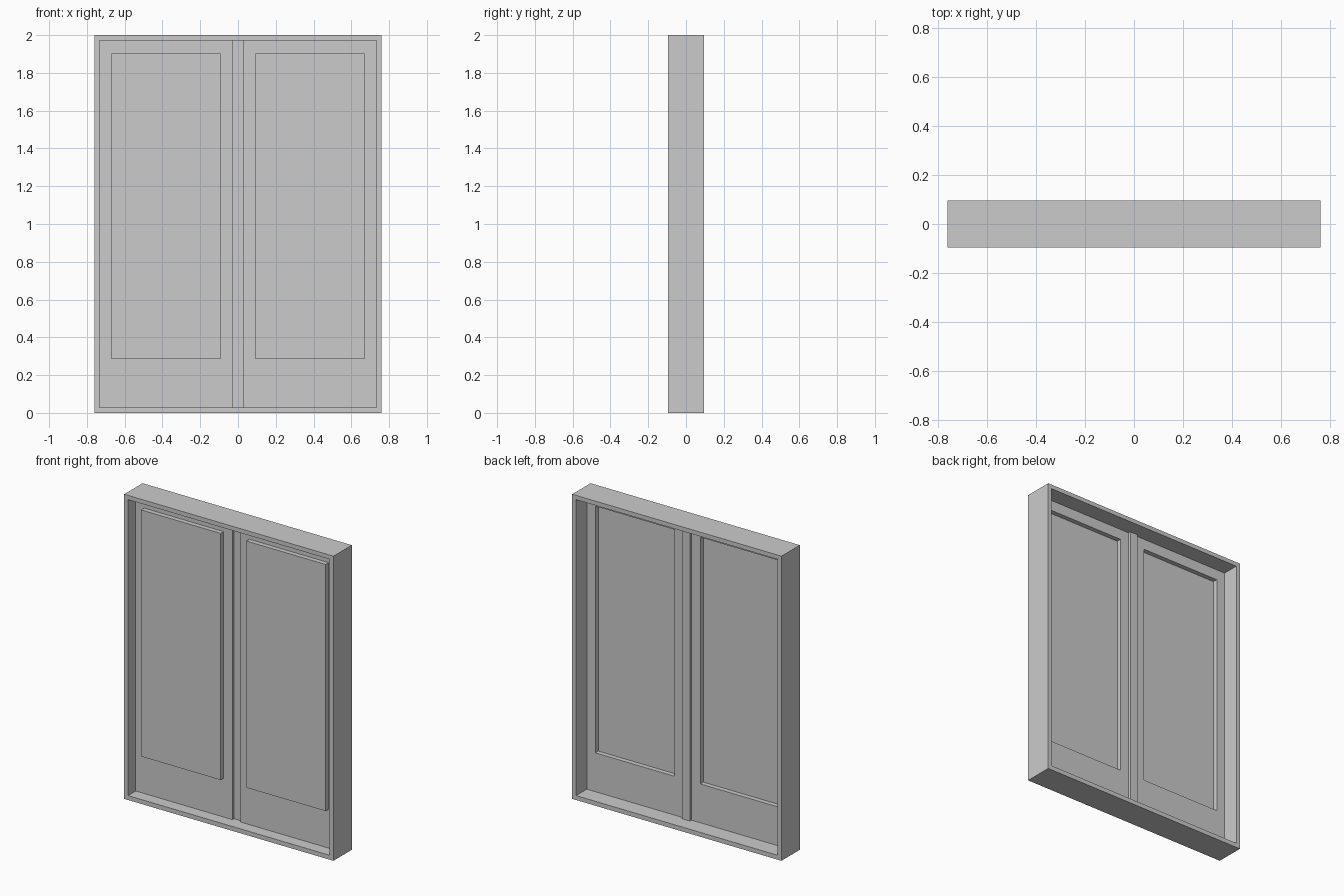
import bpy, bmesh

if "Cube" in bpy.data.objects:
    bpy.data.objects.remove(bpy.data.objects["Cube"])


def rect(x0, x1, z0, z1, y):
    """Four corners of an upright rectangle, counterclockwise from the front."""
    return [(x0, y, z0), (x1, y, z0), (x1, y, z1), (x0, y, z1)]


def nested(name, rects, cap=False, closed=False):
    """Bridge successive rectangles; cap the last one or close back to the first."""
    bm = bmesh.new()
    loops = [[bm.verts.new(p) for p in r] for r in rects]
    pairs = list(zip(loops, loops[1:]))
    if closed:
        pairs.append((loops[-1], loops[0]))
    for a, b in pairs:
        for i in range(4):
            j = (i + 1) % 4
            bm.faces.new((a[i], a[j], b[j], b[i]))
    if cap:
        bm.faces.new(loops[-1])
    mesh = bpy.data.meshes.new(name)
    bm.to_mesh(mesh)
    bm.free()
    obj = bpy.data.objects.new(name, mesh)
    bpy.context.collection.objects.link(obj)
    return obj


W, H, D = 0.76, 2.0, 0.095             # outer half width, height, half depth
IN_X, IN_Z0, IN_Z1 = 0.732, 0.029, 1.972   # opening inside the frame
MULLION = 0.029                        # half width of centre strip
DOOR_Y, PANEL_Y = -0.016, -0.047       # door sheet and pushed-out panel

# Outer frame: a rectangular tube around the opening
outer = (-W, W, 0, H)
inner = (-IN_X, IN_X, IN_Z0, IN_Z1)
nested("outer_frame", [rect(*outer, -D), rect(*inner, -D),
                       rect(*inner, D), rect(*outer, D)], closed=True)

# Door leaves: thin sheets with a panel pushed forward, hollow behind
leaf = (MULLION, IN_X, IN_Z0, IN_Z1)
panel = (0.093, 0.67, 0.284, 1.903)
doors = nested("door_leaves", [rect(*leaf, DOOR_Y), rect(*panel, DOOR_Y),
                               rect(*panel, PANEL_Y)], cap=True)
doors.modifiers.new("mirror", 'MIRROR').use_clip = False

# Centre strip set slightly behind the leaves, joined by small steps
strip = (-MULLION, MULLION, IN_Z0, IN_Z1)
nested("centre_strip", [rect(*strip, DOOR_Y), rect(*strip, 0.0)], cap=True)
